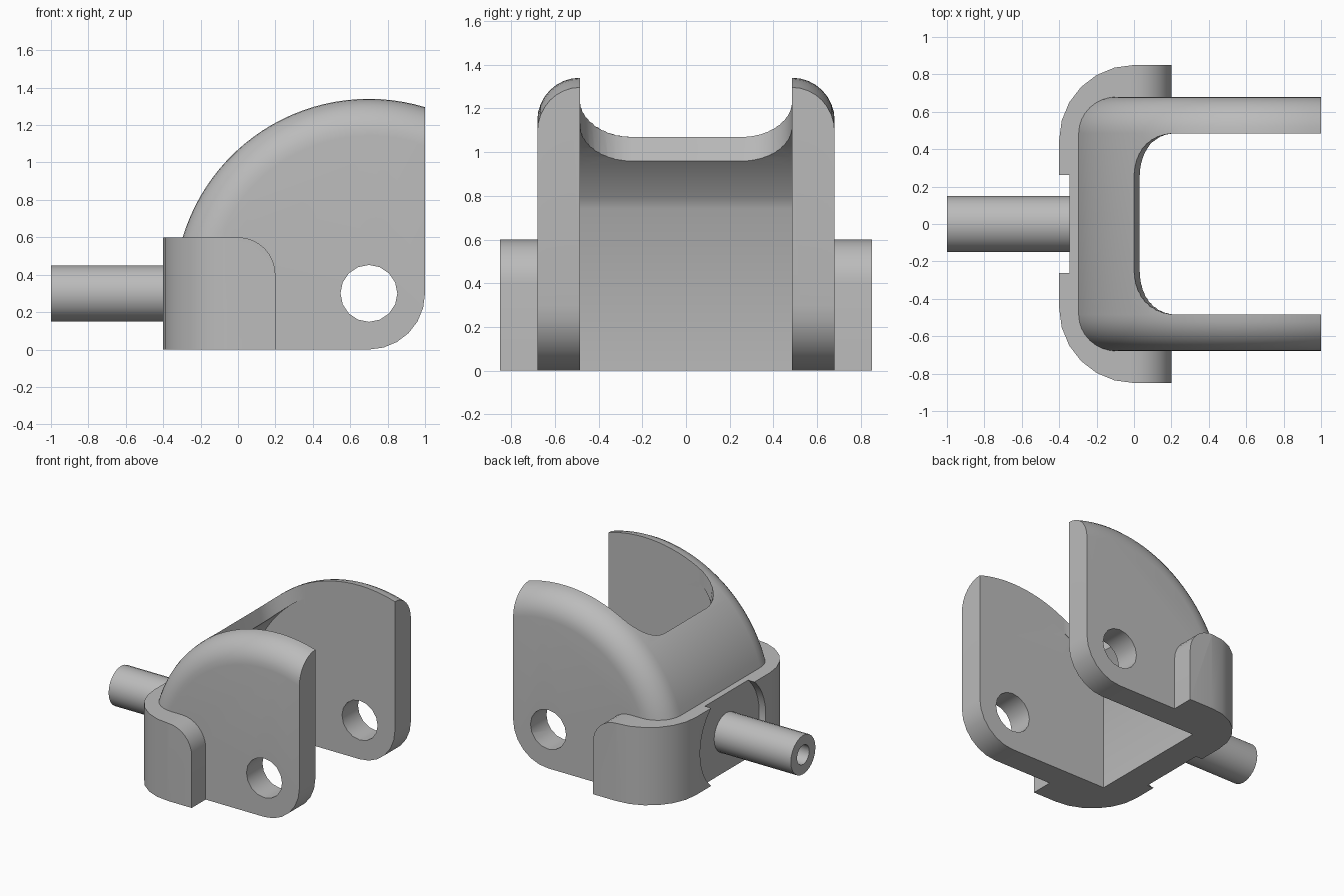
import bpy, bmesh, math
from math import sin, cos, pi, sqrt

if "Cube" in bpy.data.objects:
    bpy.data.objects.remove(bpy.data.objects["Cube"], do_unlink=True)

grey = bpy.data.materials.new("plain grey")
grey.use_nodes = True
grey.diffuse_color = (0.5, 0.5, 0.5, 1)
grey.node_tree.nodes["Principled BSDF"].inputs["Base Color"].default_value = (0.5, 0.5, 0.5, 1)

PX, PZ = 0.70, 0.30      # pivot axis shared by dome and pin holes
DOME, EDGE = 1.04, 0.195  # dome radius and its edge rounding
HALF, INNER = 0.68, 0.485


def loft(name, rings):
    """Closed solid through rings of equal point count."""
    bm = bmesh.new()
    loops = [[bm.verts.new(p) for p in ring] for ring in rings]
    n = len(loops[0])
    for a, b in zip(loops, loops[1:]):
        for i in range(n):
            j = (i + 1) % n
            bm.faces.new((a[i], a[j], b[j], b[i]))
    bm.faces.new(loops[0])
    bm.faces.new(loops[-1])
    bmesh.ops.recalc_face_normals(bm, faces=bm.faces)
    mesh = bpy.data.meshes.new(name)
    bm.to_mesh(mesh)
    bm.free()
    mesh.materials.append(grey)
    obj = bpy.data.objects.new(name, mesh)
    bpy.context.collection.objects.link(obj)
    return obj


def prism(name, outline, axis, lo, hi):
    """Extrude a 2D outline along an axis."""
    place = {"x": lambda a, b, t: (t, a, b),
             "y": lambda a, b, t: (a, t, b),
             "z": lambda a, b, t: (a, b, t)}[axis]
    return loft(name, [[place(a, b, t) for a, b in outline] for t in (lo, hi)])


def arc(cx, cy, rx, ry, start, end, steps):
    return [(cx + rx * cos(start + (end - start) * i / steps),
             cy + ry * sin(start + (end - start) * i / steps)) for i in range(steps + 1)]


def circle(cx, cy, r, sides):
    return arc(cx, cy, r, r, 0, 2 * pi, sides)[:-1]


def combine(target, tool, operation):
    mod = target.modifiers.new("combine", "BOOLEAN")
    mod.operation, mod.solver, mod.object = operation, "EXACT", tool
    bpy.context.view_layer.objects.active = target
    bpy.ops.object.modifier_apply(modifier=mod.name)
    bpy.data.objects.remove(tool, do_unlink=True)


def smooth(obj):
    bpy.ops.object.select_all(action="DESELECT")
    obj.select_set(True)
    bpy.context.view_layer.objects.active = obj
    bpy.ops.object.shade_smooth_by_angle(angle=math.radians(30))


# Domed block with rounded side edges
def side_outline(r):
    return (arc(PX, PZ, r, r, math.acos((1 - PX) / r), pi, 32)
            + [(PX - r, 0)] + arc(PX, PZ, 0.3, 0.3, -pi / 2, 0, 6))


right_edge = [(-INNER - EDGE * cos(t), DOME - EDGE * (1 - sin(t)))
              for t in (pi / 2 * i / 8 for i in range(9))]
left_edge = [(-y, r) for y, r in reversed(right_edge)]
yoke = loft("yoke", [[(x, y, z) for x, z in side_outline(r)]
                     for y, r in right_edge + left_edge])

# Collar wrapped round the back of the block
plan = [(0.2, -0.85)] + [(0.2, 0.85)] + arc(0, 0.45, 0.4, 0.4, pi / 2, pi, 6) \
    + arc(0, -0.45, 0.4, 0.4, pi, 1.5 * pi, 6)
collar = prism("collar", plan, "z", 0, 0.6)
rounded = [(-0.6, -0.1), (0.2, -0.1)] + arc(0, 0.4, 0.2, 0.2, 0, pi / 2, 8) + [(-0.6, 0.6)]
combine(collar, prism("collar_trim", rounded, "y", -1, 1), "INTERSECT")
combine(yoke, collar, "UNION")

# Round recess behind the stem
combine(yoke, prism("recess_cutter", circle(0, PZ, 0.4, 40), "x", -0.5, -0.345), "DIFFERENCE")

# Hollow between the arms, with a curved roof and a flat back
HOLLOW, BACK = 0.94, -0.13
first = math.acos((1.1 - PX) / HOLLOW)
last = math.acos((BACK - PX) / HOLLOW)
hollow = arc(PX, PZ, HOLLOW, HOLLOW, first, last, 24) + [(BACK, -0.1), (1.1, -0.1)]
combine(yoke, prism("hollow_cutter", hollow, "y", -INNER, INNER), "DIFFERENCE")


# Opening in the dome, slightly slanted at the back with round corners
def slot_ring(z):
    back = 0.27 * (1.07 - z)
    half = arc(0.23, 0.25, 0.23 - back, INNER - 0.25, pi / 2, pi, 10)
    pts = [(1.2, INNER)] + half
    pts += [(x, -y) for x, y in reversed(pts)]
    return [(x, y, z) for x, y in pts]


combine(yoke, loft("slot_cutter", [slot_ring(0.8), slot_ring(1.5)]), "DIFFERENCE")

# Pin holes through both arms
combine(yoke, prism("pin_cutter", circle(PX, PZ, 0.152, 16), "y", -1, 1), "DIFFERENCE")
smooth(yoke)

# Hollow stem
stem = prism("stem", circle(0, PZ, 0.15, 24), "x", -1, -0.33)
combine(stem, prism("bore_cutter", circle(0, PZ, 0.075, 16), "x", -1.1, -0.4), "DIFFERENCE")
smooth(stem)
